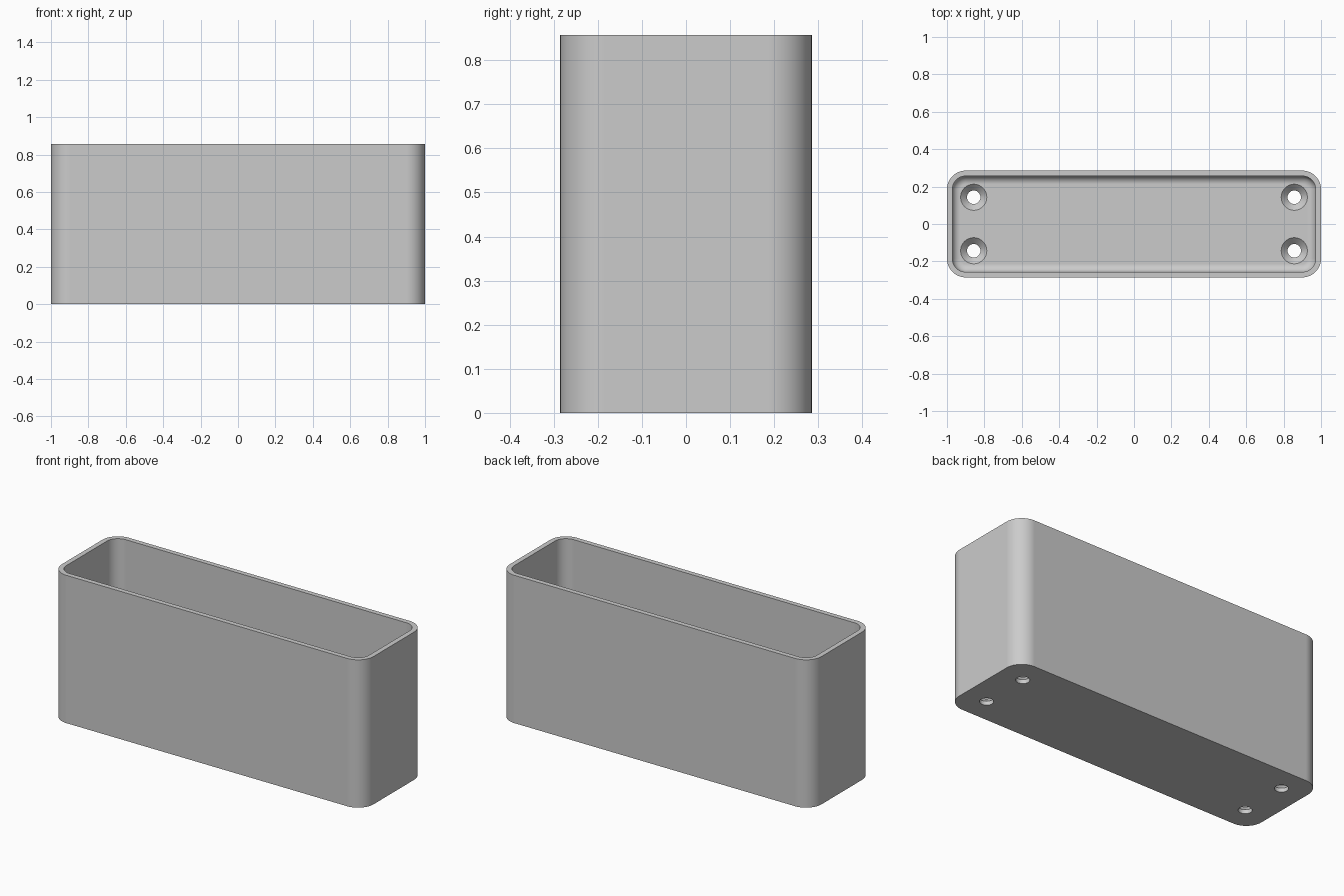
import bpy
import bmesh
from math import sin, cos, pi, radians

LENGTH, DEPTH, HEIGHT = 2.0, 0.571, 0.857
WALL, CORNER, FILLET = 0.029, 0.1, 0.043
FLOOR = 0.057                      # thickness of the box floor
HOLE_X, HOLE_Y = 0.857, 0.143
HOLE_R, HEAD_R = 0.036, 0.07

cube = bpy.data.objects.get("Cube")
if cube:
    bpy.data.objects.remove(cube, do_unlink=True)

grey = bpy.data.materials.new("plain grey")
grey.use_nodes = True
colour = (0.6, 0.6, 0.6, 1)
grey.diffuse_color = colour
grey.node_tree.nodes["Principled BSDF"].inputs["Base Color"].default_value = colour


def rounded_ring(inset, z, steps=12):
    """Rounded rectangle at height z, moved inward from the outer outline."""
    r = CORNER - inset
    cx, cy = LENGTH / 2 - CORNER, DEPTH / 2 - CORNER
    points = []
    for quarter, (sx, sy) in enumerate([(1, 1), (-1, 1), (-1, -1), (1, -1)]):
        for i in range(steps + 1):
            a = (quarter + i / steps) * pi / 2
            points.append((sx * cx + r * cos(a), sy * cy + r * sin(a), z))
    return points


def round_ring(x, y, r, z, steps=40):
    return [(x + r * cos(2 * pi * i / steps), y + r * sin(2 * pi * i / steps), z)
            for i in range(steps)]


def loft(name, rings):
    """Closed solid through a stack of rings, lowest first."""
    bm = bmesh.new()
    loops = [[bm.verts.new(p) for p in ring] for ring in rings]
    n = len(loops[0])
    for low, high in zip(loops, loops[1:]):
        for i in range(n):
            j = (i + 1) % n
            bm.faces.new((low[i], low[j], high[j], high[i]))
    bm.faces.new(loops[0][::-1])
    bm.faces.new(loops[-1])
    mesh = bpy.data.meshes.new(name)
    bm.to_mesh(mesh)
    bm.free()
    mesh.materials.append(grey)
    obj = bpy.data.objects.new(name, mesh)
    bpy.context.collection.objects.link(obj)
    return obj


# Outer block
body = loft("box_body", [rounded_ring(0, 0), rounded_ring(0, HEIGHT)])

# Deep hollow with a rounded edge around its floor
hollow = []
for k in range(9):
    a = k / 8 * pi / 2
    hollow.append(rounded_ring(WALL + FILLET * (1 - sin(a)),
                               FLOOR + FILLET * (1 - cos(a))))
hollow.append(rounded_ring(WALL, HEIGHT + 0.1))
cutters = [loft("hollow_cutter", hollow)]

# Countersunk screw holes through the floor
for sx in (-1, 1):
    for sy in (-1, 1):
        x, y = sx * HOLE_X, sy * HOLE_Y
        cutters.append(loft("screw_hole_cutter", [
            round_ring(x, y, HOLE_R, -0.1),
            round_ring(x, y, HOLE_R, FLOOR - (HEAD_R - HOLE_R)),
            round_ring(x, y, HEAD_R, FLOOR),
            round_ring(x, y, HEAD_R, HEIGHT)]))

bpy.ops.object.select_all(action="DESELECT")
bpy.context.view_layer.objects.active = body
body.select_set(True)
for cutter in cutters:
    cutter.hide_render = True
    mod = body.modifiers.new("cut", "BOOLEAN")
    mod.operation = "DIFFERENCE"
    mod.solver = "EXACT"
    mod.object = cutter
    bpy.ops.object.modifier_apply(modifier=mod.name)
    bpy.data.objects.remove(cutter, do_unlink=True)

# Smooth curves, crisp rims
bpy.ops.object.shade_smooth_by_angle(angle=radians(30))
normals = body.modifiers.new("even_normals", "WEIGHTED_NORMAL")
normals.keep_sharp = True
